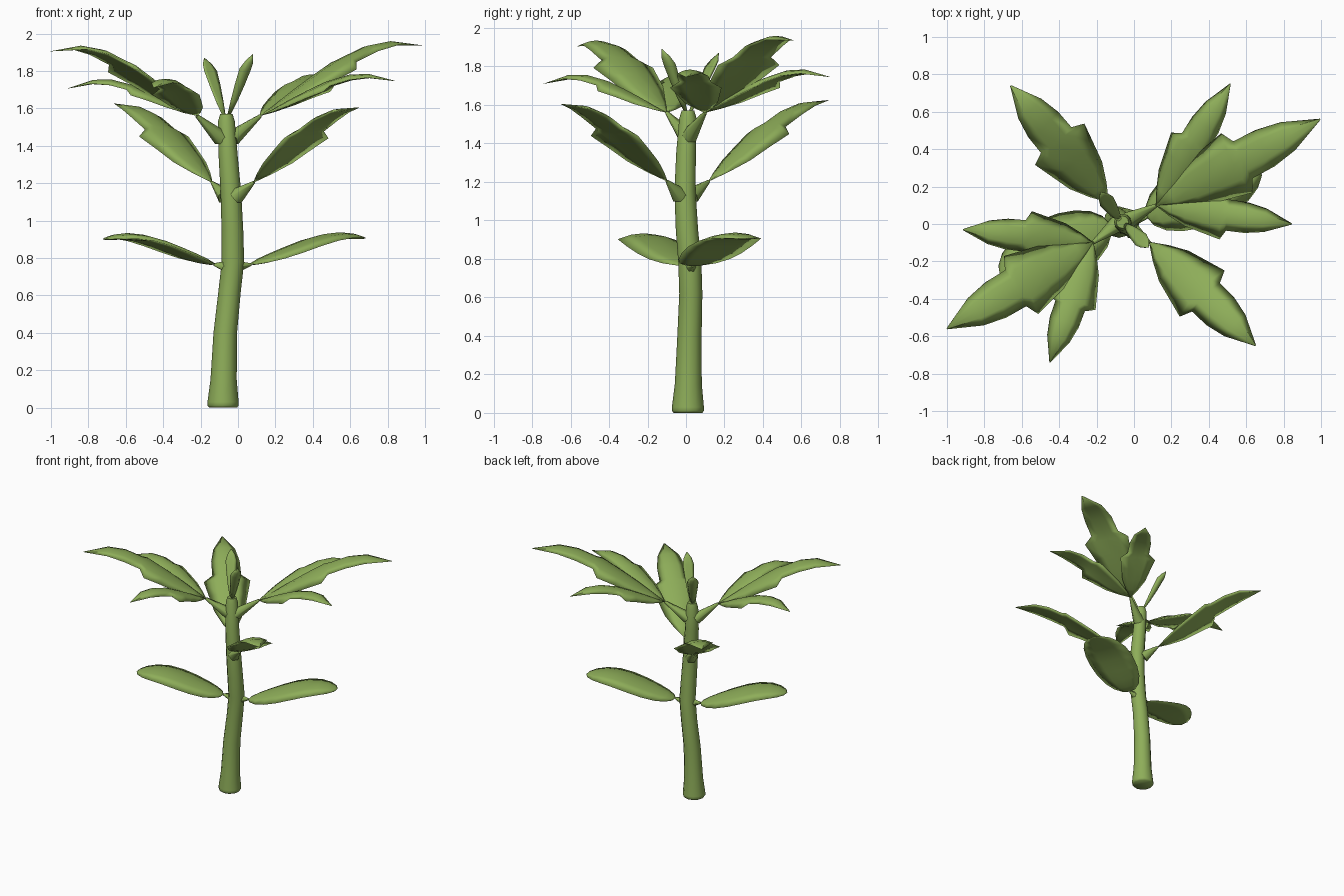
import bpy, bmesh, math
from mathutils import Vector

if "Cube" in bpy.data.objects:
    bpy.data.objects.remove(bpy.data.objects["Cube"])

green = bpy.data.materials.new("leaf_green")
green.diffuse_color = (0.27, 0.42, 0.1, 1)
green.use_nodes = True
green.node_tree.nodes["Principled BSDF"].inputs["Base Color"].default_value = green.diffuse_color


def finish(bm, name, angle):
    bmesh.ops.remove_doubles(bm, verts=bm.verts, dist=0.0005)
    bmesh.ops.recalc_face_normals(bm, faces=bm.faces)
    me = bpy.data.meshes.new(name)
    bm.to_mesh(me)
    bm.free()
    ob = bpy.data.objects.new(name, me)
    bpy.context.collection.objects.link(ob)
    me.materials.append(green)
    bpy.ops.object.select_all(action='DESELECT')
    ob.select_set(True)
    bpy.context.view_layer.objects.active = ob
    bpy.ops.object.shade_smooth_by_angle(angle=math.radians(angle))
    return ob


def bridge(bm, rings):
    """Closed loft through equal rings, capped at both ends."""
    n = len(rings[0])
    for lo, hi in zip(rings, rings[1:]):
        for i in range(n):
            j = (i + 1) % n
            bm.faces.new((lo[i], lo[j], hi[j], hi[i]))
    bm.faces.new(rings[0][::-1])
    bm.faces.new(rings[-1])


def tube(name, path, sides=10, upright=False):
    """Lofted tube through (x, y, z, radius) points."""
    bm = bmesh.new()
    axis = Vector((0, 0, 1)) if upright else Vector(path[-1][:3]) - Vector(path[0][:3])
    rot = axis.to_track_quat('Z', 'Y')
    rings = []
    for x, y, z, r in path:
        ring = []
        for i in range(sides):
            a = 2 * math.pi * i / sides
            ring.append(bm.verts.new(Vector((x, y, z)) + rot @ Vector((r * math.cos(a), r * math.sin(a), 0))))
        rings.append(ring)
    bridge(bm, rings)
    return finish(bm, name, 65)


def leaf(name, base, tip, profile, width, lift, droop, top=0.022, under=0.014):
    """Arched lens-shaped blade; profile is (fraction along, fraction of half width)."""
    base, tip = Vector(base), Vector(tip)
    d = tip - base
    side = Vector((0, 0, 1)).cross(d).normalized()
    up = d.cross(side).normalized()
    # Cross-section: side fraction and thickness offset, all the way round
    section = [(-1, 0), (-0.5, top * 0.75), (0, top), (0.5, top * 0.75),
               (1, 0), (0.5, -under * 0.8), (0, -under), (-0.5, -under * 0.8)]
    bm = bmesh.new()
    rings = []
    for t, w in profile:
        w = max(w, 0.02)
        mid = base + d * t + Vector((0, 0, lift * math.sin(math.pi * t ** 1.5)))
        rings.append([bm.verts.new(mid + side * (s * w * width)
                                   + up * (h * min(1, w * 1.4) - droop * (s * w) ** 2))
                      for s, h in section])
    bridge(bm, rings)
    return finish(bm, name, 180)


oval = [(0.5 - 0.5 * math.cos(math.pi * i / 10), math.sin(math.pi * i / 10)) for i in range(11)]
lobed = [(0, 0.03), (0.1, 0.35), (0.22, 0.66), (0.35, 0.83), (0.48, 1), (0.525, 0.62),
         (0.66, 0.61), (0.8, 0.47), (1, 0)]
bud = [(0, 0.25), (0.25, 0.6), (0.5, 0.85), (0.75, 1), (0.88, 0.7), (1, 0.05)]

# Stem
tube("stem", [(-0.08, 0.01, 0, 0.075), (-0.08, 0.01, 0.012, 0.084), (-0.08, 0.01, 0.03, 0.083),
              (-0.077, 0.012, 0.15, 0.07), (-0.068, 0.018, 0.4, 0.063), (-0.045, 0.025, 0.62, 0.06),
              (-0.027, 0.02, 0.78, 0.06), (-0.03, 0.005, 0.95, 0.058), (-0.038, -0.005, 1.15, 0.055),
              (-0.053, 0.0, 1.35, 0.051), (-0.062, 0.01, 1.53, 0.045), (-0.062, 0.01, 1.57, 0.033)],
     12, True)

# Seed leaves
for n, b, t in (("right", (0.07, 0.035, 0.765), (0.675, 0.315, 0.905)),
                ("left", (-0.13, 0.0, 0.765), (-0.715, -0.28, 0.9))):
    leaf("seed_leaf_" + n, b, t, oval, 0.18, 0.05, 0.015)
    tube("seed_stalk_" + n, [(-0.03, 0.02, 0.75, 0.045), (*b, 0.008)], 6)

# Middle pair of lobed leaves
for n, s, b, t in (("front", (-0.01, -0.035, 1.13), (0.085, -0.1, 1.205), (0.65, -0.65, 1.605)),
                   ("back", (-0.07, 0.03, 1.13), (-0.14, 0.12, 1.205), (-0.66, 0.74, 1.625))):
    leaf("lobed_leaf_" + n, b, t, lobed, 0.172, 0.075, 0.025)
    tube("lobed_stalk_" + n, [(*s, 0.045), (*b, 0.008)], 6)

# Upper pair of three-part leaves
uppers = {
    "right": ((-0.03, 0.02, 1.44), (0.12, 0.1, 1.56), (0.995, 0.56, 1.935),
              (0.845, 0.0, 1.745), (0.515, 0.75, 1.745)),
    "left": ((-0.09, 0.0, 1.44), (-0.22, -0.1, 1.56), (-1.0, -0.56, 1.905),
             (-0.915, -0.03, 1.705), (-0.45, -0.74, 1.71)),
}
for n, (s, b, centre, *sides) in uppers.items():
    tube("upper_stalk_" + n, [(*s, 0.045), (*b, 0.01)], 6)
    leaf("upper_leaflet_centre_" + n, b, centre, lobed, 0.18, 0.11, 0.03)
    for k, t in enumerate(sides):
        leaf(f"upper_leaflet_side_{n}_{k + 1}", b, t, lobed, 0.135, 0.08, 0.03)

# Small young leaves at the tip
leaf("young_leaf_front", (-0.05, 0.0, 1.56), (0.08, -0.125, 1.89), bud, 0.042, 0.0, -0.015, 0.012, 0.016)
leaf("young_leaf_back", (-0.075, 0.02, 1.56), (-0.18, 0.17, 1.87), bud, 0.042, 0.0, -0.015, 0.012, 0.016)
